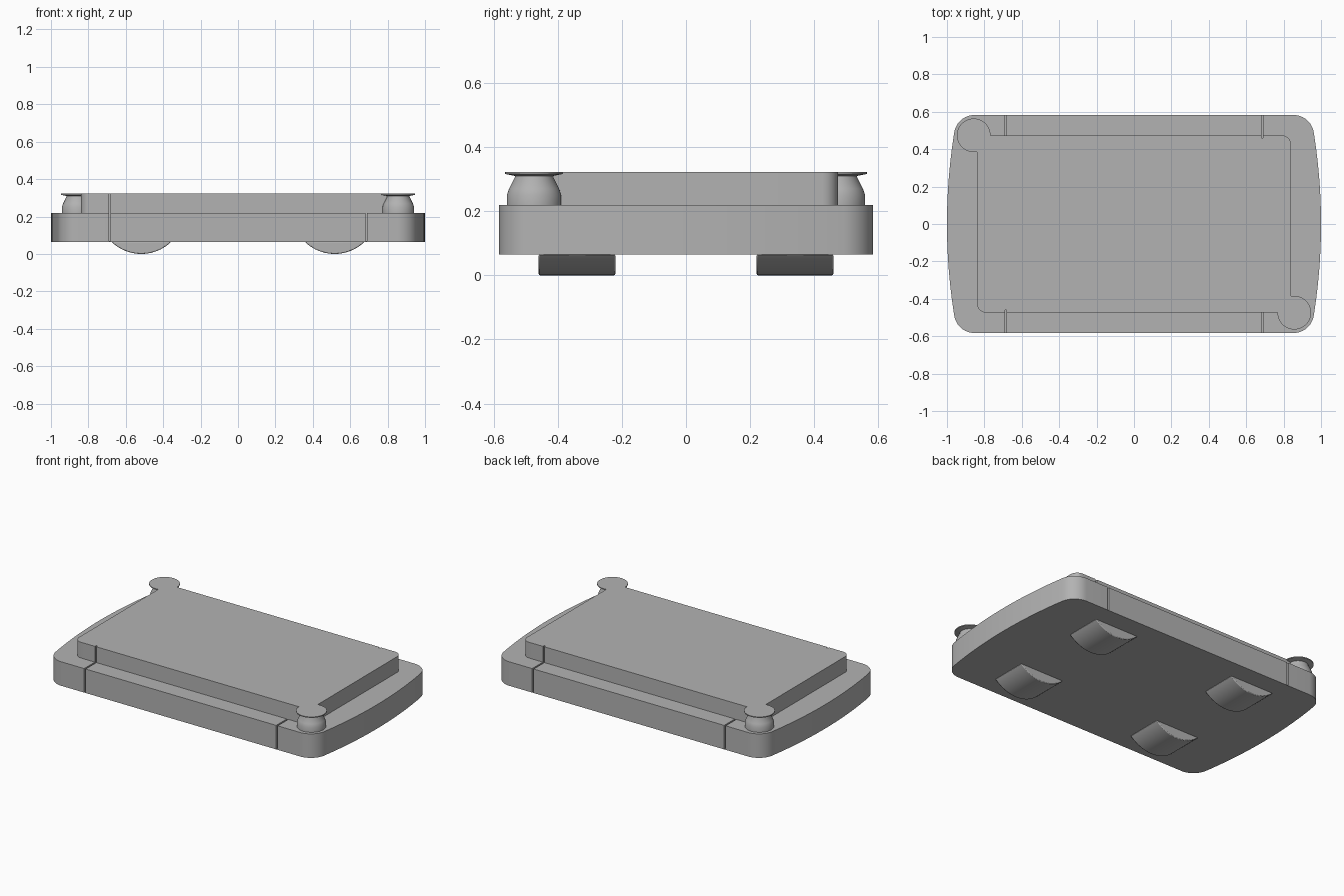
import bpy, bmesh, math

if "Cube" in bpy.data.objects:
    bpy.data.objects.remove(bpy.data.objects["Cube"])

grey = bpy.data.materials.new("mid grey")
grey.diffuse_color = (0.45, 0.45, 0.45, 1)
grey.use_nodes = True
grey.node_tree.nodes["Principled BSDF"].inputs["Base Color"].default_value = grey.diffuse_color


def finish(name, bm):
    bmesh.ops.remove_doubles(bm, verts=bm.verts, dist=1e-5)
    bmesh.ops.recalc_face_normals(bm, faces=bm.faces)
    mesh = bpy.data.meshes.new(name)
    bm.to_mesh(mesh)
    bm.free()
    mesh.materials.append(grey)
    ob = bpy.data.objects.new(name, mesh)
    bpy.context.collection.objects.link(ob)
    return ob


def prism(name, points, depth):
    """Extrude a closed 3D outline along a depth vector."""
    bm = bmesh.new()
    face = bm.faces.new([bm.verts.new(p) for p in points])
    ext = bmesh.ops.extrude_face_region(bm, geom=[face], use_keep_orig=True)
    verts = [g for g in ext["geom"] if isinstance(g, bmesh.types.BMVert)]
    bmesh.ops.translate(bm, verts=verts, vec=depth)
    return finish(name, bm)


def arc(cx, cy, r, a0, a1, n):
    return [(cx + r * math.cos(a0 + (a1 - a0) * i / n),
             cy + r * math.sin(a0 + (a1 - a0) * i / n)) for i in range(n + 1)]


def smooth(ob):
    bpy.ops.object.select_all(action='DESELECT')
    ob.select_set(True)
    bpy.context.view_layer.objects.active = ob
    bpy.ops.object.shade_smooth_by_angle(angle=math.radians(30))


Z0, Z1, Z2 = 0.065, 0.22, 0.322

# Base: straight front and back, bowed ends, rounded corners
R, r, half_y = 3.1, 0.11, 0.583
corner_y = half_y - r
corner_x = 1 - R + math.sqrt((R - r) ** 2 - corner_y ** 2)
tilt = math.asin(corner_y / (R - r))
right = (arc(corner_x, -corner_y, r, -math.pi / 2, -tilt, 12)[:-1]
         + arc(1 - R, 0, R, -tilt, tilt, 20)
         + arc(corner_x, corner_y, r, tilt, math.pi / 2, 12)[1:])
outline = right + [(-x, -y) for x, y in right]
base = prism("base", [(x, y, Z0) for x, y in outline], (0, 0, Z1 - Z0))

# Deck: two rounded corners, two square corners that run into the knobs
dx, dy, dr = 0.84, 0.474, 0.05
half = [(dx, -dy)] + arc(dx - dr, dy - dr, dr, 0, math.pi / 2, 8)
deck_outline = half + [(-x, -y) for x, y in half]
deck = prism("deck", [(x, y, Z1) for x, y in deck_outline], (0, 0, Z2 - Z1))


# Narrow vertical slots through the rim; one on each side also nicks the deck
def slot(ob, x, y_in, y_out, z_low):
    w = 0.005
    cutter = prism("slot_cutter", [(x - w, y_in, z_low), (x + w, y_in, z_low),
                                   (x + w, y_out, z_low), (x - w, y_out, z_low)],
                   (0, 0, 0.5))
    mod = ob.modifiers.new("slot", 'BOOLEAN')
    mod.object = cutter
    mod.operation = 'DIFFERENCE'
    mod.solver = 'EXACT'
    bpy.context.view_layer.objects.active = ob
    bpy.ops.object.modifier_apply(modifier=mod.name)
    bpy.data.objects.remove(cutter)


for s in (-1, 1):
    slot(base, 0.686 * s, 0.46 * s, 0.7 * s, Z0 + 0.003)
    slot(base, -0.686 * s, 0.474 * s, 0.7 * s, Z0 + 0.003)
    slot(deck, 0.686 * s, 0.46 * s, 0.7 * s, 0.1)
smooth(base)
smooth(deck)

# Corner knobs: waisted post under a thin flat cap
profile = [(0, Z1), (0.085, Z1), (0.085, 0.25), (0.078, 0.27), (0.06, 0.306),
           (0.06, 0.31), (0.09, 0.316), (0.09, Z2), (0, Z2)]
SEG = 48
for name, s in (("front_right_knob", 1), ("back_left_knob", -1)):
    bm = bmesh.new()
    verts = [bm.verts.new((0.857 * s + p, -0.474 * s, z)) for p, z in profile]
    edges = [bm.edges.new(pair) for pair in zip(verts, verts[1:])]
    bmesh.ops.spin(bm, geom=verts + edges, cent=(0.857 * s, -0.474 * s, 0),
                   axis=(0, 0, 1), angle=2 * math.pi, steps=SEG)
    smooth(finish(name, bm))

# Feet: shallow cylinder segments lying along the depth
foot_r = (0.16 ** 2 + Z0 ** 2) / (2 * Z0)
sweep = math.asin(0.16 / foot_r)
section = arc(0, foot_r, foot_r, -math.pi / 2 - sweep, -math.pi / 2 + sweep, 20)
for side, sx in (("left", -1), ("right", 1)):
    for end, sy in (("front", -1), ("back", 1)):
        foot = prism(f"{end}_{side}_foot",
                     [(0.517 * sx + x, 0.22 * sy, z) for x, z in section],
                     (0, 0.24 * sy, 0))
        bevel = foot.modifiers.new("soft_ends", 'BEVEL')
        bevel.width, bevel.segments = 0.005, 2
        bevel.limit_method, bevel.angle_limit = 'ANGLE', math.radians(80)
        smooth(foot)
